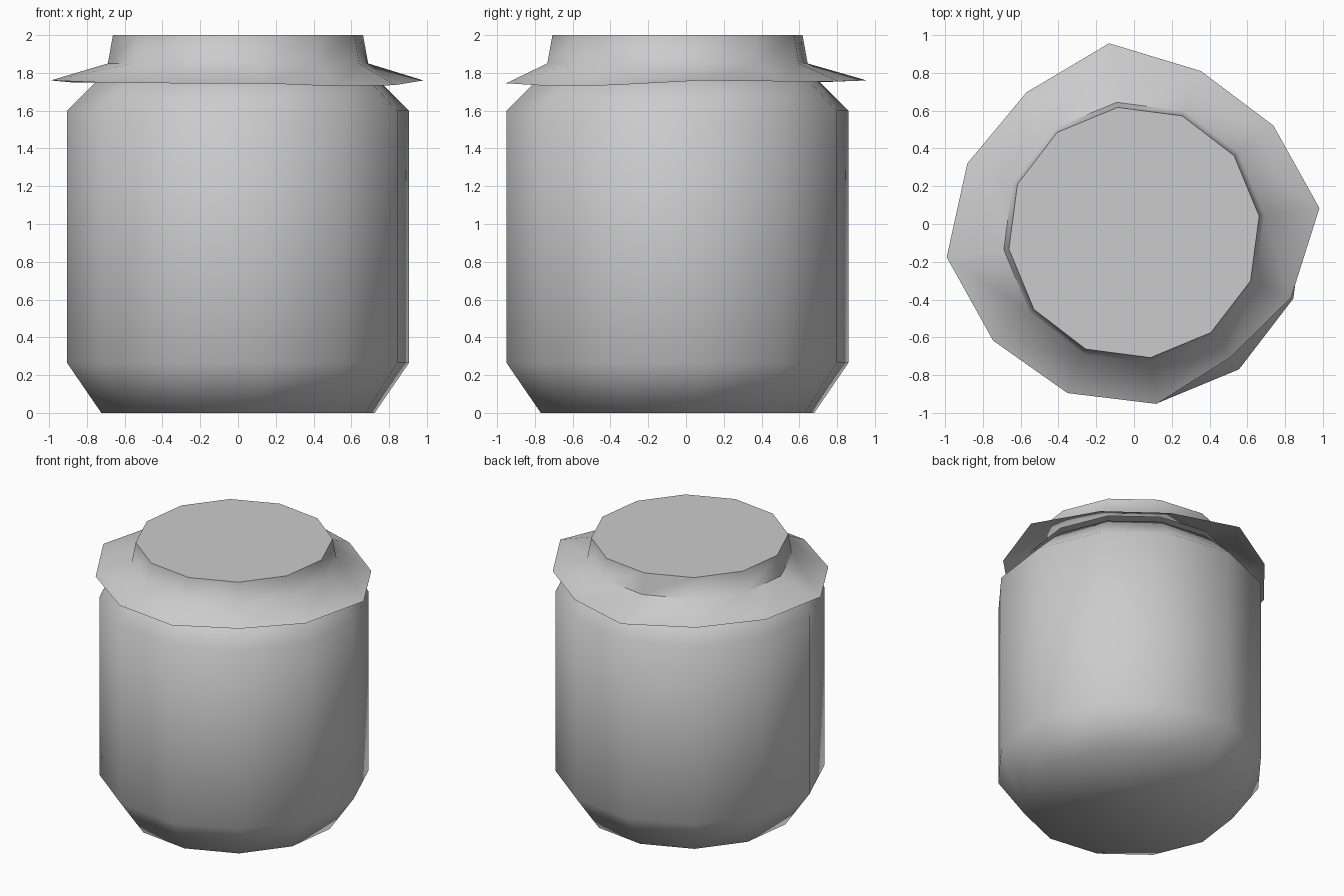
import bpy, bmesh
from math import sin, cos, radians

cube = bpy.data.objects.get("Cube")
if cube:
    bpy.data.objects.remove(cube)

SIDES = 12
PHASE = 7.5
CENTRE_Y = -0.045

grey = bpy.data.materials.new("plain grey")
grey.use_nodes = True
grey.diffuse_color = (0.6, 0.6, 0.6, 1)
grey.node_tree.nodes["Principled BSDF"].inputs["Base Color"].default_value = grey.diffuse_color


def ring(bm, radii, heights):
    """Add one ring of vertices with a radius and height per corner."""
    verts = []
    for i, (r, z) in enumerate(zip(radii, heights)):
        a = radians(PHASE + 360 / SIDES * i)
        verts.append(bm.verts.new((r * cos(a), r * sin(a) + CENTRE_Y, z)))
    return verts


def lathe(name, rings, cap_bottom):
    """Join rings, listed bottom to top, into a smooth faceted shell."""
    bm = bmesh.new()
    loops = [ring(bm, radii, heights) for radii, heights in rings]
    for low, high in zip(loops, loops[1:]):
        for i in range(SIDES):
            j = (i + 1) % SIDES
            bm.faces.new((low[i], low[j], high[j], high[i]))
    bm.faces.new(loops[-1])
    if cap_bottom:
        bm.faces.new(loops[0][::-1])
    mesh = bpy.data.meshes.new(name)
    bm.to_mesh(mesh)
    bm.free()
    mesh.materials.append(grey)
    obj = bpy.data.objects.new(name, mesh)
    bpy.context.collection.objects.link(obj)
    bpy.ops.object.select_all(action='DESELECT')
    obj.select_set(True)
    bpy.context.view_layer.objects.active = obj
    bpy.ops.object.shade_smooth_by_angle(angle=radians(60))
    return obj


def even(r, z):
    return [r] * SIDES, [z] * SIDES


# Jar body with chamfered base and shoulder
lathe("jar_body", [even(0.73, 0), even(0.913, 0.265), even(0.913, 1.6), even(0.7, 1.81)], True)

# Cloth-like cover: uneven brim hanging lower on one side, then a raised cap
brim_radii = [0.99, 0.93, 0.925, 1.01, 0.935, 0.955, 1.0, 0.94, 0.92, 0.915, 0.835, 0.9]
brim_heights = [1.76, 1.755, 1.755, 1.76, 1.75, 1.75, 1.76, 1.75, 1.745, 1.745, 1.73, 1.735]
lathe("jar_cover", [(brim_radii, brim_heights), even(0.695, 1.85), even(0.668, 2.0)], False)
